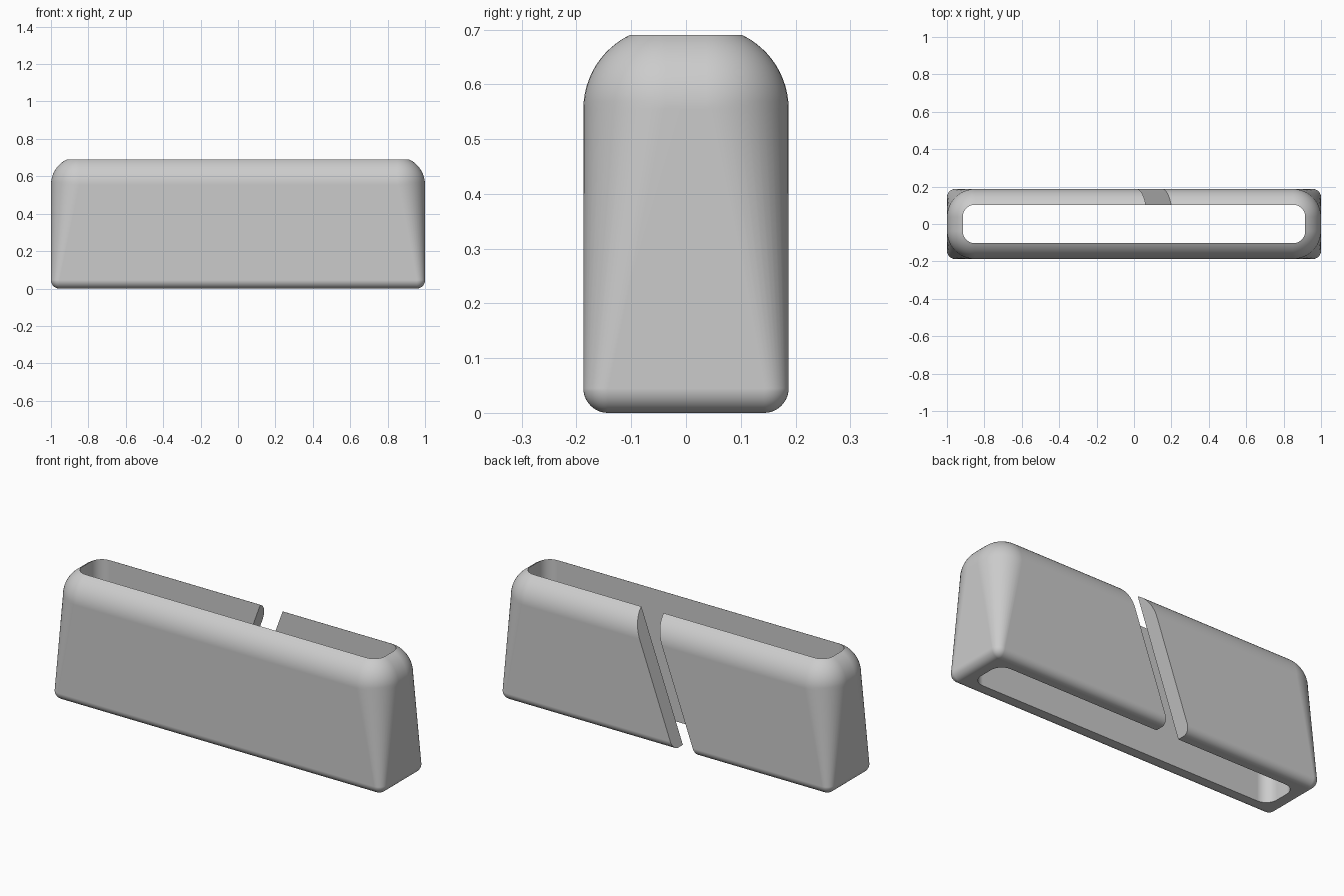
import bpy, bmesh, math

old = bpy.data.objects.get("Cube")
if old:
    bpy.data.objects.remove(old, do_unlink=True)

HALF_X, HALF_Y, HEIGHT = 1.0, 0.1875, 0.69
FOOT_R, TOP_R, SHOULDER_Z = 0.045, 0.15, 0.555
CORNER_STEPS, ARC_STEPS = 12, 12

grey = bpy.data.materials.new("plain grey")
grey.use_nodes = True
colour = (0.6, 0.6, 0.6, 1.0)
grey.diffuse_color = colour
grey.node_tree.nodes["Principled BSDF"].inputs["Base Color"].default_value = colour


def ring(bm, z, inset, radius):
    """Rounded rectangle of vertices at height z."""
    r = max(radius, 0.003)
    hx, hy = HALF_X - inset - r, HALF_Y - inset - r
    verts = []
    for q, (sx, sy) in enumerate(((1, 1), (-1, 1), (-1, -1), (1, -1))):
        for i in range(CORNER_STEPS + 1):
            a = (q + i / CORNER_STEPS) * math.pi / 2
            verts.append(bm.verts.new((sx * hx + r * math.cos(a),
                                       sy * hy + r * math.sin(a), z)))
    return verts


# Sleeve body: foot fillet, walls with widening corners, rounded shoulder, straight bore
bm = bmesh.new()
rings = []
for i in range(ARC_STEPS + 1):
    a = i / ARC_STEPS * math.pi / 2
    inset = FOOT_R * (1 - math.sin(a))
    rings.append(ring(bm, FOOT_R * (1 - math.cos(a)), inset, FOOT_R - inset))
end = math.asin((HEIGHT - SHOULDER_Z) / TOP_R)
for i in range(ARC_STEPS + 1):
    a = i / ARC_STEPS * end
    inset = TOP_R * (1 - math.cos(a))
    rings.append(ring(bm, SHOULDER_Z + TOP_R * math.sin(a), inset, TOP_R - inset))
rings.append(ring(bm, 0, inset, TOP_R - inset))

for k, lower in enumerate(rings):
    upper = rings[(k + 1) % len(rings)]
    for i in range(len(lower)):
        j = (i + 1) % len(lower)
        bm.faces.new((lower[i], lower[j], upper[j], upper[i]))
bmesh.ops.recalc_face_normals(bm, faces=bm.faces)
mesh = bpy.data.meshes.new("sleeve_body")
bm.to_mesh(mesh)
bm.free()
mesh.materials.append(grey)
body = bpy.data.objects.new("sleeve_body", mesh)
bpy.context.collection.objects.link(body)

# Slanted slot through the back wall
bpy.ops.mesh.primitive_cube_add(size=1, location=(0.005, 0.2, HEIGHT / 2),
                                rotation=(0, math.radians(20), 0))
cutter = bpy.context.object
cutter.name = "slot_cutter"
cutter.scale = (0.127, 0.3, 1.4)
cutter.hide_render = True
cutter.data.materials.append(grey)

bpy.ops.object.select_all(action='DESELECT')
body.select_set(True)
bpy.context.view_layer.objects.active = body
cut = body.modifiers.new("slot", 'BOOLEAN')
cut.operation = 'DIFFERENCE'
cut.solver = 'EXACT'
cut.object = cutter
bpy.ops.object.modifier_apply(modifier=cut.name)
bpy.data.objects.remove(cutter, do_unlink=True)

bpy.ops.object.shade_smooth_by_angle(angle=math.radians(30))
weighted = body.modifiers.new("weighted_normals", 'WEIGHTED_NORMAL')
weighted.keep_sharp = True
